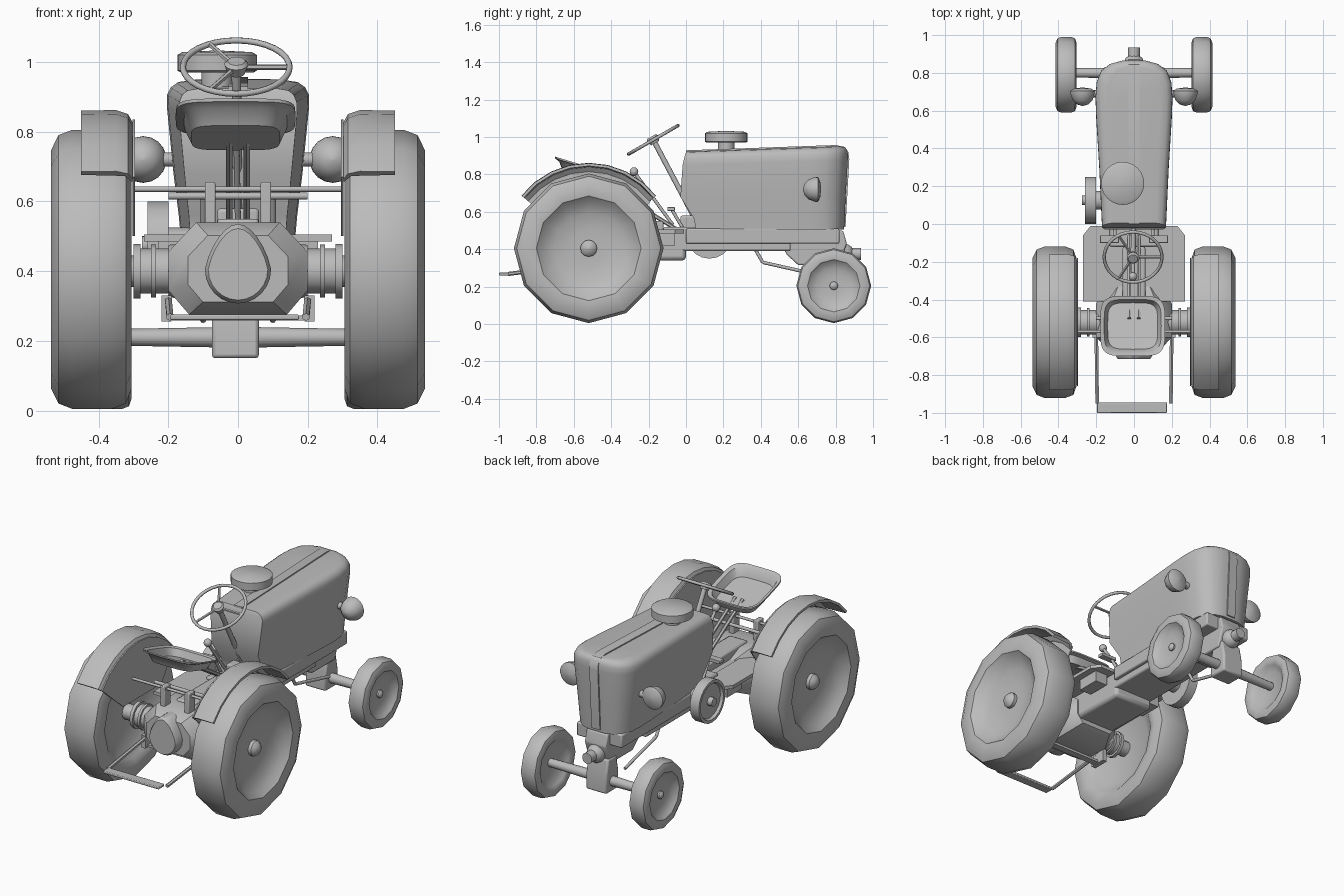
import bpy, bmesh
from math import sin, cos, pi, radians
from mathutils import Vector, Matrix

cube = bpy.data.objects.get("Cube")
if cube:
    bpy.data.objects.remove(cube, do_unlink=True)

grey = bpy.data.materials.new("plain_grey")
grey.use_nodes = True
grey.diffuse_color = (0.5, 0.5, 0.5, 1)
grey.node_tree.nodes["Principled BSDF"].inputs["Base Color"].default_value = grey.diffuse_color


def finish(name, bm, bevel=0):
    bmesh.ops.recalc_face_normals(bm, faces=bm.faces[:])
    mesh = bpy.data.meshes.new(name)
    bm.to_mesh(mesh)
    bm.free()
    ob = bpy.data.objects.new(name, mesh)
    bpy.context.collection.objects.link(ob)
    mesh.materials.append(grey)
    if bevel:
        mod = ob.modifiers.new("bevel", 'BEVEL')
        mod.width, mod.segments = bevel, 2
    bpy.ops.object.select_all(action='DESELECT')
    bpy.context.view_layer.objects.active = ob
    ob.select_set(True)
    bpy.ops.object.shade_smooth_by_angle(angle=radians(38))
    return ob


def loft(name, rings, bevel=0):
    """Skin equal-length rings and cap both ends."""
    bm = bmesh.new()
    rows = [[bm.verts.new(p) for p in ring] for ring in rings]
    n = len(rows[0])
    for a, b in zip(rows, rows[1:]):
        for i in range(n):
            j = (i + 1) % n
            bm.faces.new((a[i], a[j], b[j], b[i]))
    bm.faces.new(rows[0])
    bm.faces.new(rows[-1][::-1])
    return finish(name, bm, bevel)


def lathe(name, profile, origin, axis, segs=16):
    """Turn (distance, radius) pairs around an axis."""
    origin, axis = Vector(origin), Vector(axis).normalized()
    ref = Vector((0, 0, 1)) if abs(axis.z) < 0.9 else Vector((0, 1, 0))
    u = (ref - axis * ref.dot(axis)).normalized()
    v = axis.cross(u)
    turn = [2 * pi * i / segs for i in range(segs)]
    return loft(name, [[origin + axis * d + (u * cos(a) + v * sin(a)) * r for a in turn]
                       for d, r in profile])


def rod(name, p, q, r, r2=None, segs=10):
    d = Vector(q) - Vector(p)
    return lathe(name, [(0, r), (d.length, r2 or r)], p, d, segs)


def ball(name, centre, r):
    steps = [pi * i / 8 for i in range(9)]
    return lathe(name, [(-cos(a) * r, max(sin(a) * r, 0.001)) for a in steps], centre, (0, 0, 1), 14)


def box(name, lo, hi, bevel=0):
    (x, y, z), (X, Y, Z) = lo, hi
    return loft(name, [[(x, y, h), (X, y, h), (X, Y, h), (x, Y, h)] for h in (z, Z)], bevel)


def side_prism(name, pts, x0, x1, bevel=0):
    return loft(name, [[(x, y, z) for y, z in pts] for x in (x0, x1)], bevel)


# Wheels
TYRE = [(-.05, .001), (-.05, .2), (-.09, .27), (-.106, .29), (-.116, .34), (-.1, .385), (-.06, .4),
        (.055, .4), (.094, .385), (.116, .34), (.11, .28), (.08, .25), (.05, .19), (.04, .1),
        (.04, .045), (.06, .045), (.078, .03), (.085, .001)]
WHEEL_Y, WHEEL_Z = -.52, .405

for side, s in (("left", 1), ("right", -1)):
    lathe(f"rear_wheel_{side}", TYRE, (s * .421, WHEEL_Y, WHEEL_Z), (s, 0, 0), 12)
    lathe(f"front_wheel_{side}", [(d * .475, r * .5) for d, r in TYRE],
          (s * .36, .79, .205), (s, 0, 0), 12)

    # Fender arch with its inner panel
    arc = [radians(38 + 104 * i / 8) for i in range(9)]
    section = [(.45, .44), (.45, .455), (.35, .457), (.315, .445), (.297, .41), (.306, .41), (.325, .435)]
    loft(f"fender_{side}", [[(s * x, WHEEL_Y + r * cos(a), WHEEL_Z + r * sin(a)) for x, r in section]
                            for a in arc])
    panel = [(WHEEL_Y + .43 * cos(a), WHEEL_Z + .43 * sin(a)) for a in arc]
    side_prism(f"fender_panel_{side}", panel + [(-.66, .5), (-.3, .5)], s * .296, s * .303)

    # Footboards
    pts = [(.1, -.41), (.27, -.41), (.27, -.06), (.23, -.01), (.1, -.01)]
    loft(f"footboard_{side}", [[(s * x, y, z) for x, y in pts] for z in (.485, .505)])
    box(f"footboard_bracket_{side}", (s * .19 - .04, -.2, .42), (s * .19 + .04, -.06, .49))

    # Rear axle tubes and flanges
    lathe(f"axle_tube_{side}", [(.15, .08), (.2, .075), (.2, .065), (.235, .065), (.235, .076), (.25, .076),
                                (.25, .065), (.28, .065), (.28, .078), (.3, .078), (.3, .045), (.38, .045)],
          (0, WHEEL_Y, .4), (s, 0, 0), 12)

    # Headlamps
    lathe(f"headlamp_{side}", [(0, .001), (.008, .03), (.03, .053), (.065, .066), (.08, .067),
                               (.092, .045), (.098, .001)], (s * .272, .625, .72), (0, 1, 0), 18)
    rod(f"headlamp_arm_{side}", (s * .17, .69, .72), (s * .26, .69, .72), .02)

    # Front axle beam and stays
    rod(f"front_axle_{side}", (0, .8, .21), (s * .34, .8, .21), .03, .024, 12)
    knee = (s * .09, .41, .33)
    rod(f"axle_stay_upper_{side}", (s * .09, .37, .4), knee, .009)
    rod(f"axle_stay_{side}", knee, (s * .1, .72, .26), .009)

    # Rear hitch arms
    rod(f"hitch_arm_{side}", (s * .2, -.55, .32), (s * .195, -.95, .268), .011, segs=6)
    box(f"hitch_bracket_{side}", (s * .205 - .014, -.6, .255), (s * .205 + .014, -.5, .33))
    box(f"lift_plate_{side}", (s * .08 - .015, -.6, .5), (s * .08 + .015, -.54, .655), .004)
    rod(f"seat_strut_{side}", (s * .025, -.5, .785), (s * .025, -.04, .5), .011, segs=6)

# Hitch crossbars and lift shafts
box("hitch_crossbar", (-.195, -1, .26), (.175, -.945, .275), .004)
box("hitch_front_bar", (-.19, -.58, .258), (.19, -.54, .272))
rod("lift_shaft", (-.3, -.57, .635), (.3, -.57, .635), .008)
rod("lift_cross_shaft", (-.2, -.5, .615), (.2, -.5, .615), .01)

# Rear transmission housing, pear-shaped cover and gearbox
oct_pts = [(-.14, -.13), (.14, -.13), (.2, -.06), (.2, .05), (.12, .135), (-.12, .135), (-.2, .05), (-.2, -.06)]
loft("rear_housing", [[(x * k, y, .405 + z * k) for x, z in oct_pts]
                      for y, k in ((-.66, .72), (-.6, 1), (-.42, 1), (-.33, .7))])
pear = []
for i in range(24):
    a = 2 * pi * i / 24
    pear.append((.095 * cos(a) * (1 - .25 * max(sin(a), 0)), .405 + (.13 if sin(a) > 0 else .098) * sin(a)))
loft("rear_cover", [[(x * k, y, .405 + (z - .405) * k) for x, z in pear]
                    for y, k in ((-.62, 1), (-.7, 1), (-.715, .9))])
box("gearbox", (-.13, -.42, .34), (.13, 0, .5), .02)
box("gearbox_lid", (-.06, -.5, .49), (.06, -.12, .55), .01)

# Engine block, chassis rail and front support casting
box("engine_block", (-.13, -.12, .39), (.13, .56, .52), .01)
box("chassis_rail", (-.15, .0, .43), (.15, .82, .51), .008)
side_prism("front_support", [(.5, .44), (.54, .37), (.6, .315), (.82, .315), (.86, .43), (.84, .5), (.5, .5)],
           -.07, .07, .008)
side_prism("axle_pivot", [(.74, .15), (.86, .15), (.86, .25), (.84, .35), (.76, .35), (.74, .25)], -.075, .06, .01)
ball("nose_ball", (0, .845, .375), .055)
rod("nose_stub", (0, .85, .375), (0, .935, .375), .032, segs=14)

# Hood, lofted upward from its plan outline
half = [(.83, 0), (.9, .35), (.98, .65), (1, .78), (.97, .87), (.85, .94), (.62, .98), (.3, 1)]
plan = half + [(-x, t) for x, t in half[::-1]]
levels = [(.505, .165, .05, .845), (.56, .17, .045, .848), (.68, .185, -.03, .853), (.85, .204, -.018, .865),
          (.885, .203, -.01, .865), (.905, .193, -.005, .86), (.918, .175, 0, .85), (.923, .14, .005, .83)]
loft("hood", [[(x * w, y0 + (y1 - y0) * t, z + (.028 * t if z > .8 else 0)) for x, t in plan]
              for z, w, y0, y1 in levels])
side_prism("hood_ridge", [(.0, .88), (.0, .929), (.8, .957), (.845, .948), (.868, .92), (.873, .88),
                          (.853, .52), (.8, .52), (.8, .88)], -.028, .028)
box("dash_base", (-.06, -.03, .49), (.06, .12, .58), .01)

# Air cleaner
lathe("air_cleaner", [(0, .045), (.055, .045), (.055, .105), (.06, .114), (.105, .114), (.113, .1), (.118, .001)],
      (-.06, .215, .915), (0, 0, 1), 24)

# Belt pulley
lathe("belt_pulley", [(0, .05), (0, .125), (.06, .125), (.06, .108), (.045, .1), (.045, .025),
                      (.075, .025), (.075, .001)], (-.2, .125, .475), (-1, 0, 0), 20)
rod("pulley_shaft", (-.1, .125, .475), (-.21, .125, .475), .05, segs=14)

# Seat pan, tilted up towards the back
rim = []
for i in range(32):
    c, d = cos(2 * pi * i / 32), sin(2 * pi * i / 32)
    rim.append((.172 * abs(c) ** .45 * (1 if c > 0 else -1), .16 * abs(d) ** .45 * (1 if d > 0 else -1)))
loft("seat", [[(x * k - .007, y * k - .54, .842 + h - .3 * y * k) for x, y in rim]
              for k, h in ((.01, -.06), (.74, -.06), (.86, -.015), (1, -.004), (1, .005),
                           (.88, -.003), (.77, -.048), (.01, -.05))])

# Steering wheel, spokes and column
hub = Vector((-.005, -.175, .985))
tilt = Matrix.Rotation(radians(30), 3, 'X')
bpy.ops.mesh.primitive_torus_add(location=hub, rotation=(radians(30), 0, 0), major_radius=.153,
                                 minor_radius=.009, major_segments=32, minor_segments=8)
wheel = bpy.context.object
wheel.name = "steering_wheel"
wheel.data.materials.append(grey)
bpy.ops.object.shade_smooth_by_angle(angle=radians(60))
for i in range(3):
    a = 2 * pi * i / 3
    rod(f"steering_spoke_{i + 1}", hub, hub + tilt @ Vector((cos(a), sin(a), 0)) * .15, .008, segs=6)
lathe("steering_hub", [(-.02, .025), (.01, .034), (.02, .025)], hub, tilt @ Vector((0, 0, 1)), 14)
rod("steering_column", hub, (0, .05, .56), .014)

# Gear lever and small control handles
rod("gear_lever", (-.005, -.275, .81), (0, -.07, .53), .009)
ball("gear_knob", (-.005, -.278, .815), .023)
for s in (1, -1):
    rod("control_pedal", (s * .1, -.08, .62), (s * .1, -.01, .5), .009)
    box("pedal_pad", (s * .13 - .05, -.1, .605), (s * .13 + .05, -.06, .625), .003)
